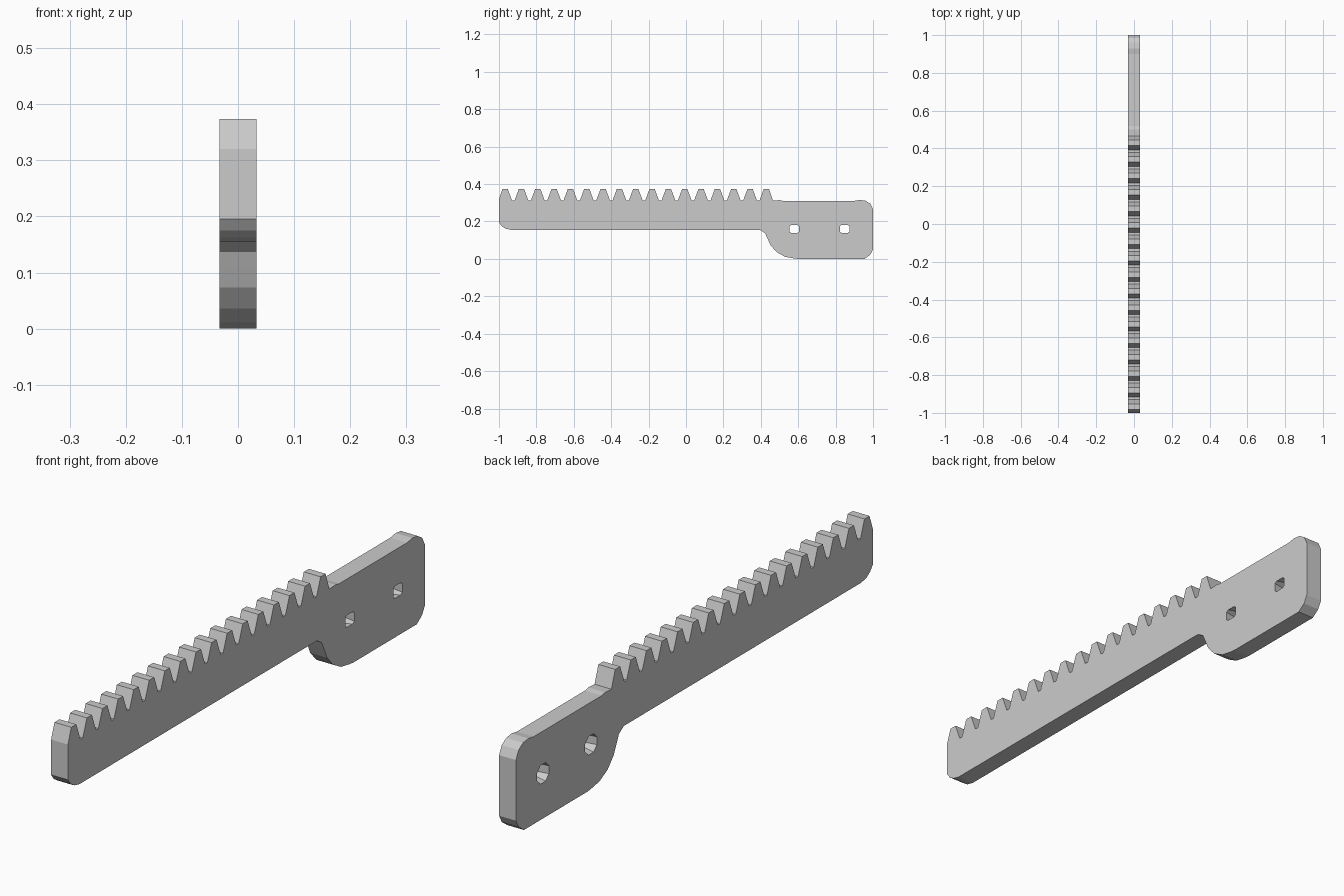
import bpy
import bmesh
import math

cube = bpy.data.objects.get("Cube")
if cube:
    bpy.data.objects.remove(cube, do_unlink=True)

HALF = 0.033                      # half thickness of the plate
TOOTH_COUNT, FIRST, PITCH = 17, -0.967, 0.0873
ROOT, TIP = 0.312, 0.374

steel = bpy.data.materials.new("light grey")
steel.use_nodes = True
grey = (0.6, 0.6, 0.6, 1)
steel.diffuse_color = grey
steel.node_tree.nodes["Principled BSDF"].inputs["Base Color"].default_value = grey


def loft(name, low, high):
    """Closed solid between two matching (y, z) outlines at two x positions."""
    bm = bmesh.new()
    rings = [[bm.verts.new((x, y, z)) for y, z in pts] for x, pts in (low, high)]
    n = len(rings[0])
    for ring in rings:
        bm.faces.new(ring)
    for i in range(n):
        j = (i + 1) % n
        bm.faces.new((rings[0][i], rings[0][j], rings[1][j], rings[1][i]))
    bmesh.ops.recalc_face_normals(bm, faces=bm.faces)
    mesh = bpy.data.meshes.new(name)
    bm.to_mesh(mesh)
    bm.free()
    mesh.materials.append(steel)
    obj = bpy.data.objects.new(name, mesh)
    bpy.context.collection.objects.link(obj)
    return obj


# Lower edge, curved heel and rounded rear end
outline = [(-1, 0.32), (-1, 0.195), (-0.985, 0.175), (-0.965, 0.162), (-0.935, 0.155),
           (0.395, 0.155), (0.423, 0.137), (0.435, 0.11), (0.452, 0.073),
           (0.485, 0.036), (0.53, 0.011), (0.58, 0.002),
           (0.6, 0), (0.955, 0), (0.985, 0.022), (1, 0.05),
           (1, 0.265), (0.985, 0.295), (0.96, 0.311), (0.93, 0.315), (0.9, 0.31),
           (0.52, 0.31), (0.5, 0.314), (0.465, ROOT)]

# Teeth, from the heel to the front tip
for i in reversed(range(TOOTH_COUNT)):
    y = FIRST + i * PITCH
    if i < TOOTH_COUNT - 1:
        outline.append((y + 0.037, ROOT))
    outline += [(y + 0.014, TIP), (y - 0.014, TIP)]
    if i > 0:
        outline.append((y - 0.037, ROOT))

blade = loft("toothed_bar", (-HALF, outline), (HALF, outline))


# Mounting holes: round on one side, narrowing to a square on the other
def hole_ring(y, z, radius, square):
    pts = []
    for k in range(8):
        a = math.radians(22.5 + 45 * k)
        c, s = math.cos(a), math.sin(a)
        if square:
            c, s = (math.copysign(min(abs(v) * 1.6, 1), v) for v in (c, s))
            c, s = (c, s * 0.85) if abs(s) > abs(c) else (c, s)
        pts.append((y + radius * c, z + radius * s))
    return pts


for y in (0.579, 0.848):
    cutter = loft("hole_cutter",
                  (-HALF - 0.002, hole_ring(y, 0.16, 0.036, False)),
                  (HALF + 0.002, hole_ring(y, 0.16, 0.025, True)))
    cutter.hide_render = True
    cut = blade.modifiers.new("hole", "BOOLEAN")
    cut.operation = "DIFFERENCE"
    cut.solver = "EXACT"
    cut.object = cutter
    bpy.context.view_layer.objects.active = blade
    bpy.ops.object.modifier_apply(modifier=cut.name)
    bpy.data.objects.remove(cutter, do_unlink=True)
